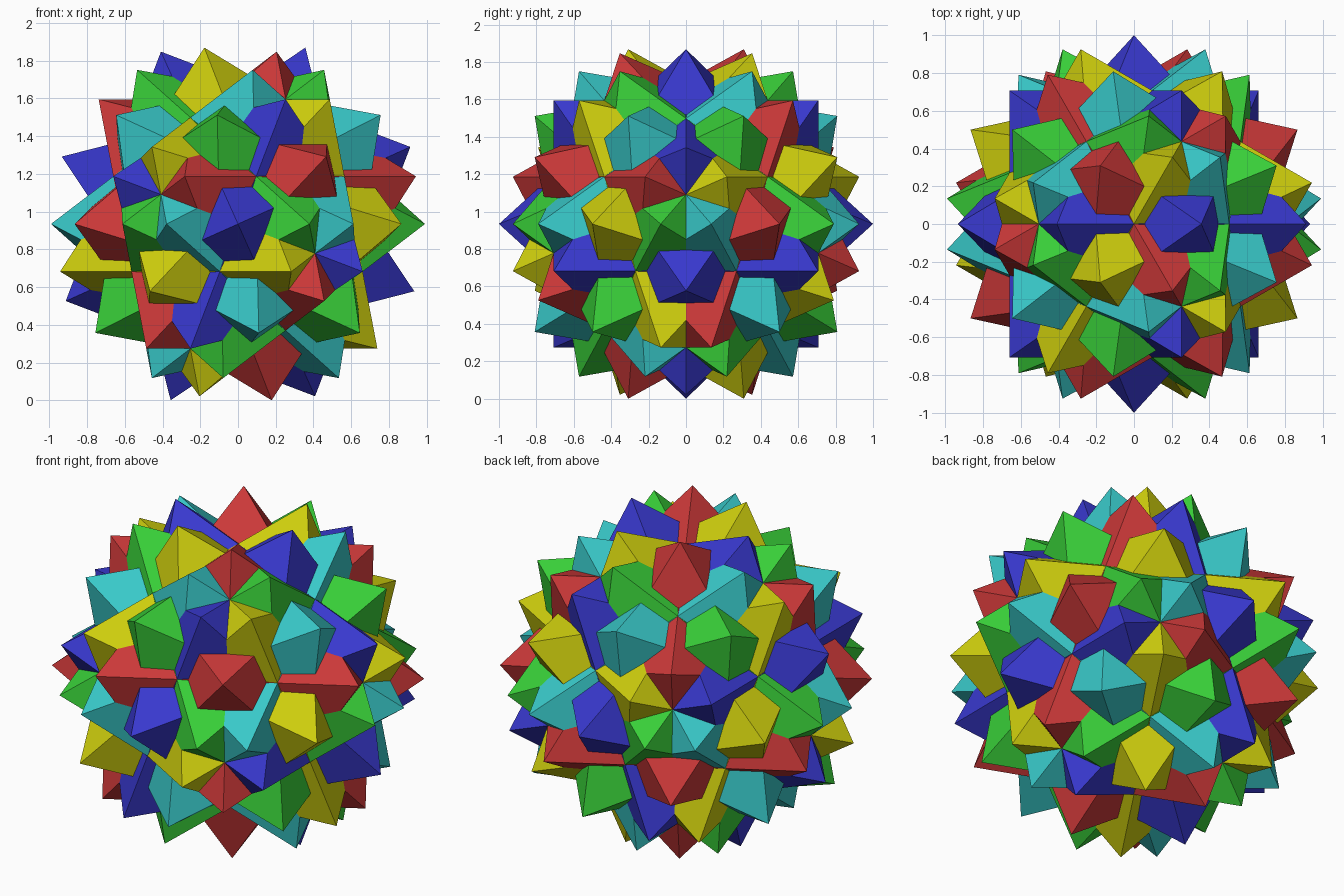
import bpy, bmesh, math
from mathutils import Matrix, Vector

if "Cube" in bpy.data.objects:
    bpy.data.objects.remove(bpy.data.objects["Cube"], do_unlink=True)

PHI = (1 + math.sqrt(5)) / 2
TILT = math.atan(1 / PHI ** 2)          # brings a three-fold axis upright
LIFT = Matrix.Translation((0, 0, math.cos(TILT)))
STAND = Matrix.Rotation(TILT, 4, 'Y')
FIVEFOLD = Vector((0, 1, PHI))          # axis that carries one star into the next

# Order follows successive turns of 72 degrees
COLOURS = [
    ("blue", (0.04, 0.04, 0.62)),
    ("green", (0.04, 0.62, 0.04)),
    ("yellow", (0.62, 0.62, 0.004)),
    ("cyan", (0.04, 0.58, 0.58)),
    ("red", (0.60, 0.04, 0.04)),
]


def make_material(name, rgb):
    mat = bpy.data.materials.new(name)
    mat.use_nodes = True
    mat.diffuse_color = (*rgb, 1)
    mat.node_tree.nodes["Principled BSDF"].inputs["Base Color"].default_value = (*rgb, 1)
    return mat


def add_octahedron(bm, matrix):
    """Unit octahedron: a hull over the six axis points."""
    verts = [bm.verts.new(matrix @ (Vector([s if i == a else 0 for i in range(3)])))
             for a in range(3) for s in (-1, 1)]
    for x in verts[0:2]:
        for y in verts[2:4]:
            for z in verts[4:6]:
                bm.faces.new((x, y, z))


# Each star is three octahedra, each turned 45 degrees about its own axis
for k, (colour, rgb) in enumerate(COLOURS):
    turn = Matrix.Rotation(math.radians(72 * k), 4, FIVEFOLD)
    bm = bmesh.new()
    for axis in "XYZ":
        add_octahedron(bm, LIFT @ STAND @ turn @ Matrix.Rotation(math.pi / 4, 4, axis))
    bmesh.ops.recalc_face_normals(bm, faces=bm.faces)
    mesh = bpy.data.meshes.new(colour + "_star")
    bm.to_mesh(mesh)
    bm.free()
    mesh.materials.append(make_material(colour, rgb))
    bpy.context.collection.objects.link(bpy.data.objects.new(colour + "_star", mesh))
